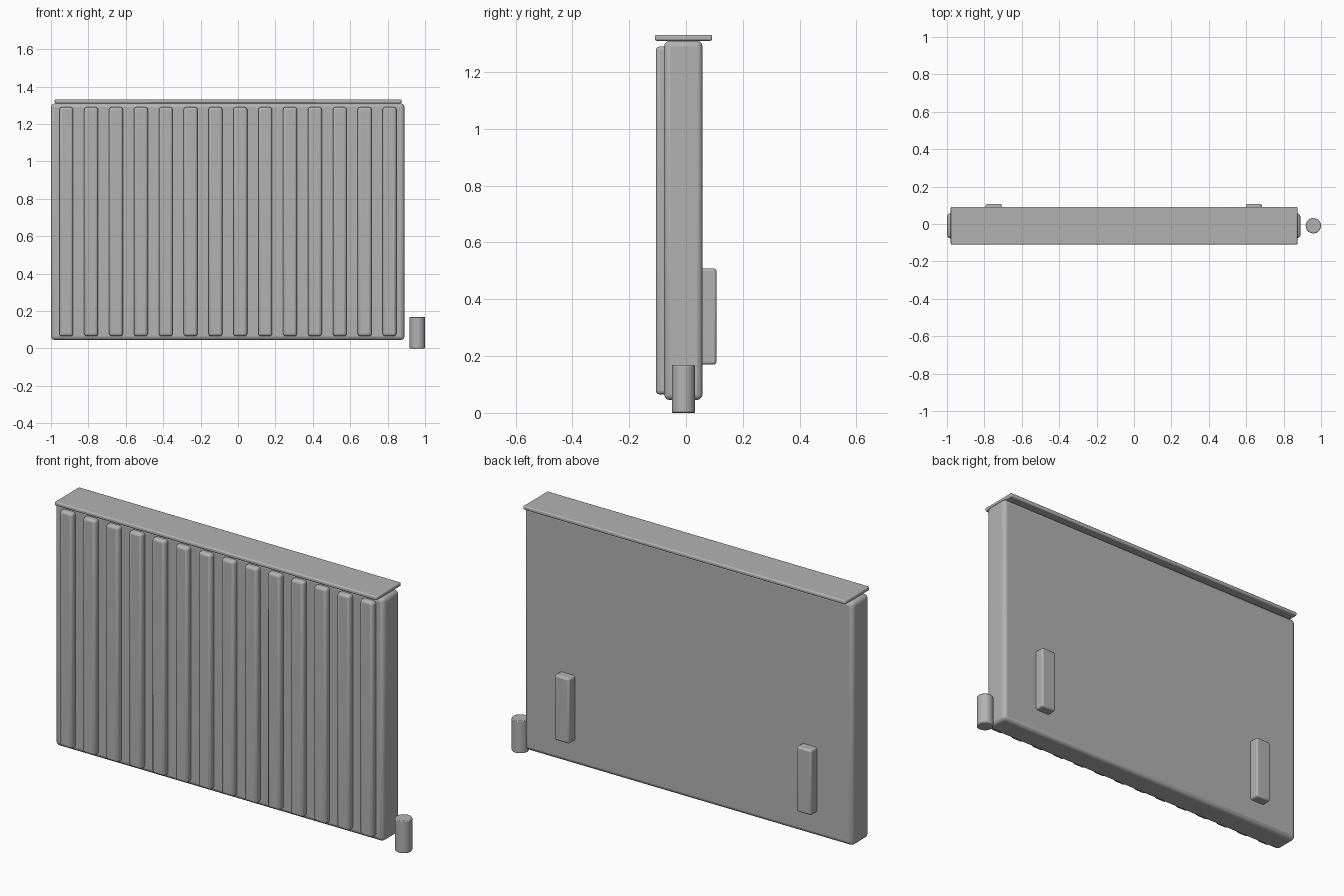
import bpy
import math

default_cube = bpy.data.objects.get("Cube")
if default_cube:
    bpy.data.objects.remove(default_cube, do_unlink=True)

# One plain grey enamel for every part
GREY = (0.45, 0.45, 0.45, 1.0)
enamel = bpy.data.materials.new("grey_enamel")
enamel.use_nodes = True
enamel.diffuse_color = GREY
enamel.node_tree.nodes["Principled BSDF"].inputs["Base Color"].default_value = GREY


def finish(obj, name, bevel, segments=3):
    """Name, colour, round and smooth a part."""
    obj.name = name
    obj.data.materials.append(enamel)
    mod = obj.modifiers.new("rounded_edges", "BEVEL")
    mod.width = bevel
    mod.segments = segments
    mod.limit_method = "ANGLE"
    mod.angle_limit = math.radians(40)
    bpy.ops.object.shade_smooth_by_angle(angle=math.radians(35))
    return obj


def box(name, x, y, z, bevel):
    """Rounded box from (low, high) ranges on each axis."""
    spans = (x, y, z)
    centre = [(low + high) / 2 for low, high in spans]
    bpy.ops.mesh.primitive_cube_add(size=1, location=centre)
    obj = bpy.context.object
    obj.scale = [high - low for low, high in spans]
    bpy.ops.object.transform_apply(location=False, rotation=False, scale=True)
    return finish(obj, name, bevel)


# Main panel and top grille
box("panel_body", (-1.0, 0.89), (-0.077, 0.058), (0.045, 1.31), 0.02)
box("top_cover", (-0.98, 0.874), (-0.11, 0.092), (1.31, 1.331), 0.007)

# Vertical ribs along the front
RIBS = 14
for i in range(RIBS):
    cx = -0.918 + i * (0.81 + 0.918) / (RIBS - 1)
    box(f"front_rib_{i + 1}", (cx - 0.037, cx + 0.037), (-0.106, -0.04),
        (0.065, 1.29), 0.014)

# Wall brackets on the back
for side, cx in (("right", -0.751), ("left", 0.641)):
    box(f"{side}_wall_bracket", (cx - 0.043, cx + 0.043), (0.03, 0.107),
        (0.17, 0.508), 0.009)

# Valve standing beside the panel
bpy.ops.mesh.primitive_cylinder_add(vertices=32, radius=0.041, depth=0.168,
                                    location=(0.959, -0.009, 0.084))
finish(bpy.context.object, "valve", 0.004, 2)
